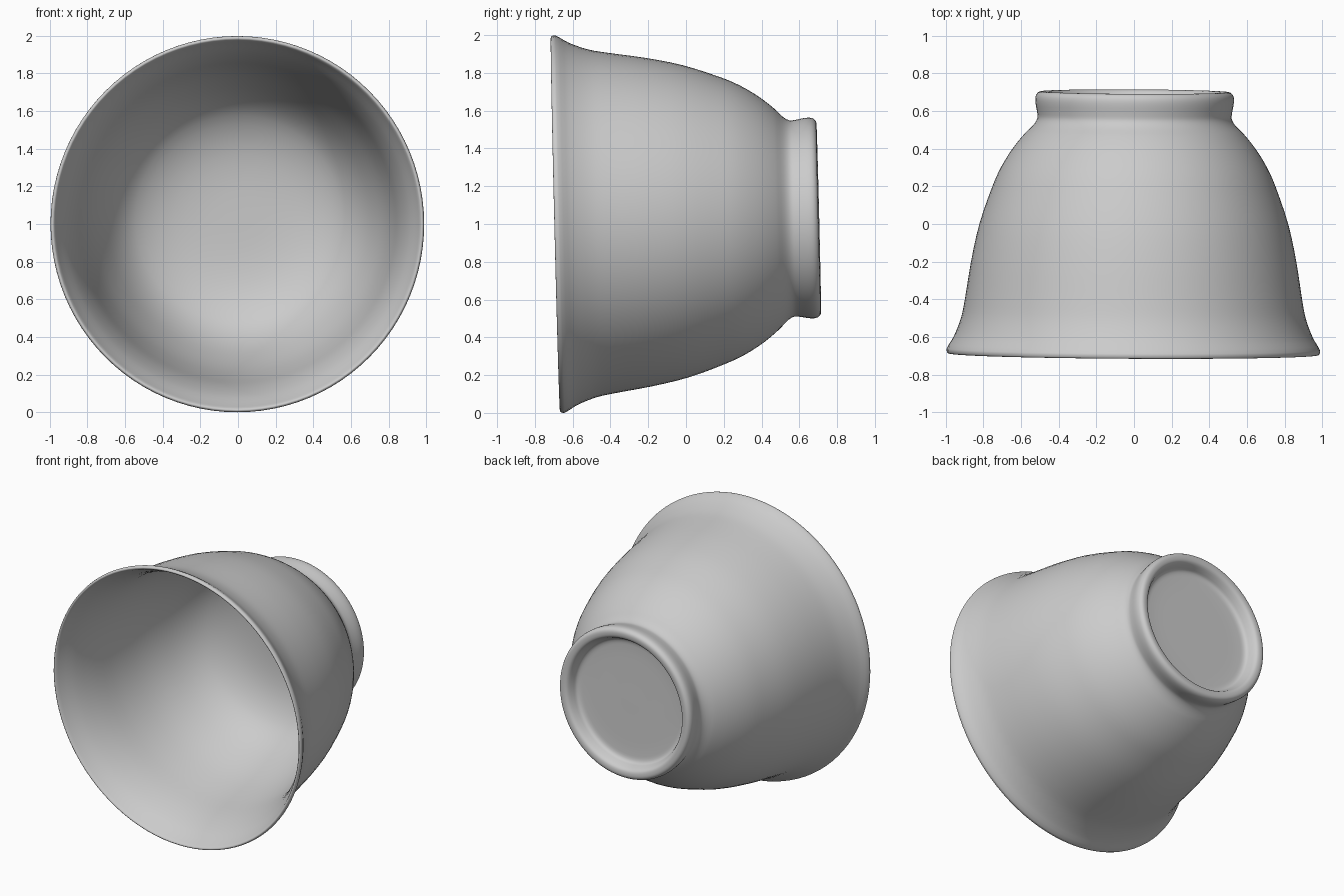
import bpy, bmesh, math
from mathutils import Matrix, Vector
from mathutils.geometry import interpolate_bezier

if "Cube" in bpy.data.objects:
    bpy.data.objects.remove(bpy.data.objects["Cube"])

# Profile (distance along axis, radius): inside floor -> lip -> outside -> foot -> recess
PROFILE = [
    (0.525, 0), (0.52, 0.22), (0.49, 0.40), (0.42, 0.55), (0.32, 0.645), (0.18, 0.72),
    (0, 0.785), (-0.2, 0.83), (-0.4, 0.865), (-0.55, 0.91), (-0.66, 0.965), (-0.685, 0.978),
    (-0.692, 0.988), (-0.685, 0.997), (-0.665, 0.998), (-0.6, 0.96), (-0.5, 0.922),
    (-0.4, 0.902), (-0.2, 0.87), (0, 0.826), (0.2, 0.757), (0.3, 0.712), (0.4, 0.65),
    (0.48, 0.585), (0.525, 0.54), (0.56, 0.52), (0.595, 0.522), (0.64, 0.53),
    (0.675, 0.53), (0.697, 0.517), (0.703, 0.495), (0.695, 0.465), (0.66, 0.445),
    (0.63, 0.43), (0.62, 0.39), (0.618, 0.2), (0.618, 0)]


def smooth_curve(points, steps=3):
    """Catmull-Rom curve through the profile points."""
    p = [Vector((a, b, 0)) for a, b in points]
    n, out = len(p), []
    for i in range(n - 1):
        a, b = p[i], p[i + 1]
        length = (b - a).length
        ta = (p[i + 1] - p[max(i - 1, 0)]).normalized() * length / 3
        tb = (p[min(i + 2, n - 1)] - p[i]).normalized() * length / 3
        out += interpolate_bezier(a, a + ta, b - tb, b, steps + 1)[:-1]
    return out + [p[-1]]


# Revolve the profile about the y axis
bm = bmesh.new()
verts = [bm.verts.new((0, v.x, max(v.y, 0))) for v in smooth_curve(PROFILE)]
edges = [bm.edges.new(pair) for pair in zip(verts, verts[1:])]
bmesh.ops.spin(bm, geom=verts + edges, cent=(0, 0, 0), axis=(0, 1, 0),
               angle=math.tau, steps=96, use_duplicate=False)
bmesh.ops.remove_doubles(bm, verts=bm.verts, dist=0.0005)
bmesh.ops.recalc_face_normals(bm, faces=bm.faces)

# Slight tilt of the bowl, then rest it on the ground
bm.transform(Matrix.Rotation(math.radians(-0.3), 4, 'Z')
             @ Matrix.Rotation(math.radians(1.4), 4, 'X')
             @ Matrix.Diagonal((0.993, 1, 1, 1)))
bm.transform(Matrix.Translation((0, 0, -min(v.co.z for v in bm.verts))))

mesh = bpy.data.meshes.new("bowl")
bm.to_mesh(mesh)
bm.free()
bowl = bpy.data.objects.new("bowl", mesh)
bpy.context.collection.objects.link(bowl)
bpy.context.view_layer.objects.active = bowl
bowl.select_set(True)
bpy.ops.object.shade_smooth_by_angle(angle=math.radians(50))
